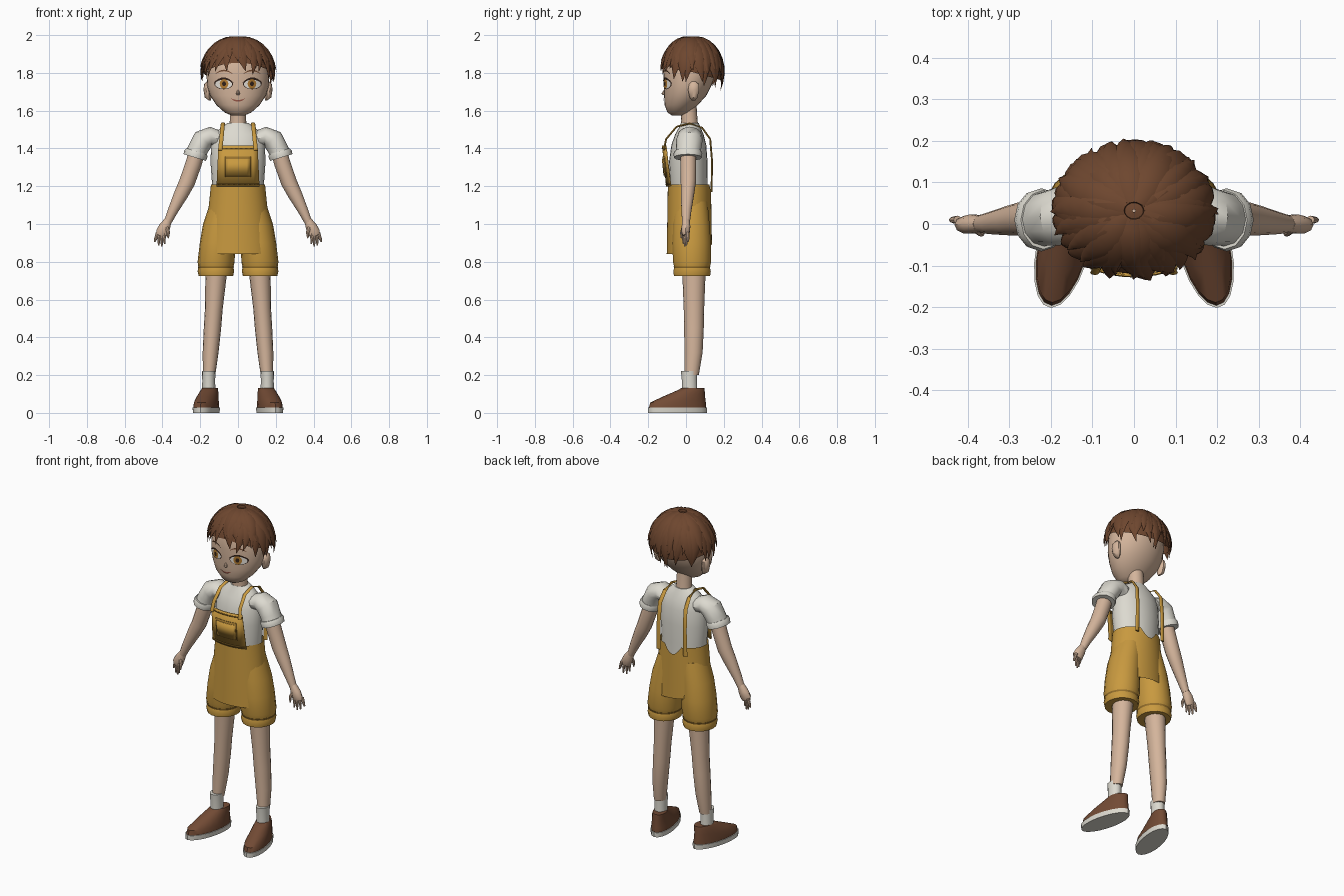
import bpy, bmesh, math, random
from mathutils import Vector

if "Cube" in bpy.data.objects:
    bpy.data.objects.remove(bpy.data.objects["Cube"])

random.seed(4)


def material(name, r, g, b):
    m = bpy.data.materials.new(name)
    m.diffuse_color = (r, g, b, 1)
    m.use_nodes = True
    m.node_tree.nodes["Principled BSDF"].inputs["Base Color"].default_value = m.diffuse_color
    return m


SKIN = material("skin", .66, .46, .33)
HAIR = material("brown hair", .155, .062, .028)
GOLD = material("mustard cloth", .58, .32, .05)
TRIM = material("dark mustard", .30, .16, .025)
CLOTH = material("off white cloth", .72, .70, .63)
LEATHER = material("brown leather", .17, .07, .035)
DARK = material("dark line", .03, .015, .01)
WHITE = material("eye white", .80, .76, .70)
AMBER = material("amber iris", .45, .20, .03)
LIP = material("lip", .30, .09, .06)


def make(name, verts, faces, mat, mirror=False):
    me = bpy.data.meshes.new(name)
    me.from_pydata([tuple(v) for v in verts], [], faces)
    bm = bmesh.new()
    bm.from_mesh(me)
    bmesh.ops.recalc_face_normals(bm, faces=bm.faces)
    bm.to_mesh(me)
    bm.free()
    me.materials.append(mat)
    ob = bpy.data.objects.new(name, me)
    bpy.context.collection.objects.link(ob)
    if mirror:
        ob.modifiers.new("mirror", 'MIRROR').use_mirror_merge = False
    return ob


def grid_faces(rows, n, closed=True):
    return [(i * n + j, i * n + (j + 1) % n, (i + 1) * n + (j + 1) % n, (i + 1) * n + j)
            for i in range(rows - 1) for j in range(n if closed else n - 1)]


def loft(name, rings, mat, n=16, axis=None, ref=(0, 1, 0), mirror=False, caps=True):
    """Elliptic rings (x, y, z, rx, ry) skinned along a path or a fixed axis."""
    c = [Vector(r[:3]) for r in rings]
    verts = []
    for i, r in enumerate(rings):
        t = Vector(axis) if axis else (c[min(i + 1, len(c) - 1)] - c[max(i - 1, 0)]).normalized()
        u = Vector(ref).cross(t).normalized()
        v = t.cross(u)
        for j in range(n):
            a = 2 * math.pi * j / n
            verts.append(c[i] + u * r[3] * math.cos(a) + v * r[4] * math.sin(a))
    faces = grid_faces(len(rings), n)
    if caps:
        faces += [tuple(range(n)), tuple(range(len(verts) - n, len(verts)))]
    return make(name, verts, faces, mat, mirror)


UP = (0, 0, 1)

# Head, neck and ears: (z, centre y, half width, half depth)
HEAD = [(1.575, -.045, .035, .03), (1.59, -.04, .07, .058), (1.63, -.025, .115, .088),
        (1.68, -.004, .148, .112), (1.73, .008, .163, .126), (1.79, .018, .167, .137),
        (1.86, .02, .158, .135), (1.92, .02, .125, .11), (1.96, .02, .06, .06)]
loft("head", [(0, y, z, a, b) for z, y, a, b in HEAD], SKIN, 28, UP)
loft("neck", [(0, .02, 1.48, .055, .05), (0, .018, 1.55, .043, .043), (0, .01, 1.64, .045, .045)],
     SKIN, 16, UP)
loft("ear", [(.15, .04, 1.655, .006, .01), (.158, .04, 1.67, .018, .022), (.162, .04, 1.71, .021, .031),
             (.162, .042, 1.74, .017, .027), (.16, .042, 1.755, .005, .01)], SKIN, 10, UP, mirror=True)
loft("nose", [(0, -.108, 1.715, .005, .006), (0, -.118, 1.69, .010, .012), (0, -.115, 1.682, .006, .006)],
     SKIN, 8, UP)


def on_face(x, z, off):
    """Point on the front of the head, lifted by off."""
    for lo, hi in zip(HEAD, HEAD[1:]):
        if lo[0] <= z <= hi[0]:
            f = (z - lo[0]) / (hi[0] - lo[0])
            y, a, b = (lo[k] + f * (hi[k] - lo[k]) for k in (1, 2, 3))
            return Vector((x, y - b * math.sqrt(max(0, 1 - (x / a) ** 2)) - off, z))


def face_disc(name, cx, cz, rx, rz, mat, off):
    n = 16
    verts = [on_face(cx + rx * f * math.cos(2 * math.pi * j / n),
                     cz + rz * f * math.sin(2 * math.pi * j / n), off)
             for f in (.03, .5, 1) for j in range(n)]
    make(name, verts, grid_faces(3, n) + [tuple(range(n))], mat, True)


def face_arc(name, x0, x1, z0, rise, width, mat, mirror=True):
    n = 9
    verts = []
    for w in (-.5, .5):
        for j in range(n):
            f = j / (n - 1)
            s = 4 * f * (1 - f)
            verts.append(on_face(x0 + f * (x1 - x0), z0 + rise * s + w * width * (.3 + .7 * s), .006))
    make(name, verts, grid_faces(2, n, False), mat, mirror)


# Eyes, brows and mouth as thin plates
face_disc("eye_outline", .076, 1.742, .050, .029, DARK, .003)
face_disc("eye_white", .076, 1.740, .045, .024, WHITE, .0045)
face_disc("iris", .074, 1.742, .023, .025, AMBER, .006)
face_disc("pupil", .074, 1.742, .010, .013, DARK, .0075)
face_arc("upper_lash", .025, .128, 1.748, .024, .008, DARK)
face_arc("brow", .03, .118, 1.795, .018, .008, HAIR)
face_arc("mouth", -.036, .036, 1.664, -.012, .009, LIP, False)


# Hair: cap and radiating pointed locks over one ellipsoid
def tip_height(a):
    s = math.sin(a)                       # -1 is the front, +1 the back
    return 1.77 + (.05 * s * s if s < 0 else -.045 * s)


def scalp(a, phi, k):
    return Vector((.190 * k * math.sin(phi) * math.cos(a),
                   .032 + .163 * k * math.sin(phi) * math.sin(a),
                   1.80 + .187 * k * math.cos(phi)))


def end_angle(z):
    return math.acos(max(-1, min(1, (z - 1.80) / .187)))


N = 40
make("hair_cap", [scalp(2 * math.pi * j / N, max(.02, f / 8 * end_angle(
    tip_height(2 * math.pi * j / N) + .035)), .97) for f in range(9) for j in range(N)],
    grid_faces(9, N), HAIR)


def lock(a, start, z_end, width, k, sweep):
    rows, n = 8, 6
    verts = []
    end = end_angle(z_end)
    for i in range(rows):
        f = i / (rows - 1)
        phi = start + f * (end - start)
        az = a + sweep * f * f
        c = scalp(az, phi, k + .07 * f ** 3)
        out = Vector((c.x, c.y - .03, c.z - 1.80)).normalized()
        t = (scalp(az, phi + .05, k) - scalp(az, phi - .05, k)).normalized()
        side = out.cross(t)
        w = width * max(.03, math.sin(math.pi * (.14 + .86 * f) ** .8))
        for j in range(n):
            q = 2 * math.pi * j / n
            verts.append(c + side * w * math.cos(q) + out * w * .38 * math.sin(q))
    make("hair_lock", verts, grid_faces(rows, n) + [tuple(range(n)), tuple(range(rows * n - n, rows * n))], HAIR)


for layer, (count, start, lift, width, k) in enumerate([(26, .45, -.005, .037, .98), (20, .12, .055, .036, 1.0)]):
    for i in range(count):
        a = 2 * math.pi * (i + .5 * layer) / count + random.uniform(-.06, .06)
        lock(a, start, tip_height(a) + lift + random.uniform(-.015, .02),
             width * random.uniform(.85, 1.15), k, random.uniform(-.25, .25))

# Shirt with puffed sleeves
loft("shirt", [(0, .015, 1.12, .135, .10), (0, .015, 1.22, .138, .098), (0, .012, 1.33, .146, .102),
               (0, .015, 1.42, .142, .092), (0, .018, 1.475, .128, .075), (0, .02, 1.515, .085, .055),
               (0, .02, 1.535, .055, .047)], CLOTH, 24, UP)
loft("sleeve", [(.105, .02, 1.45, .045, .06), (.145, .02, 1.465, .05, .066), (.185, .018, 1.445, .058, .070),
                (.21, .014, 1.40, .054, .066), (.226, .01, 1.36, .056, .066)], CLOTH, 12, mirror=True)
loft("sleeve_cuff", [(.218, .01, 1.385, .057, .068), (.223, .01, 1.372, .064, .073),
                     (.229, .01, 1.352, .062, .071), (.229, .01, 1.352, .045, .05)],
     CLOTH, 12, axis=(.3, 0, -1), mirror=True)

# Arms, hands and fingers
loft("arm", [(.205, .012, 1.42, .042, .042), (.235, .012, 1.32, .043, .043), (.27, .012, 1.22, .042, .041),
             (.30, .008, 1.16, .038, .036), (.345, .002, 1.07, .027, .027), (.372, 0, 1.01, .020, .021)],
     SKIN, 14, mirror=True)
loft("palm", [(.370, 0, 1.02, .020, .020), (.388, 0, .985, .030, .024), (.402, -.002, .955, .033, .022),
              (.408, -.002, .937, .026, .015)], SKIN, 10, mirror=True)
for x0, x1, z1, y in [(.425, .442, .905, .010), (.412, .420, .885, .002),
                      (.400, .403, .880, -.006), (.388, .388, .895, -.013)]:
    loft("finger", [(x0, y, .955, .010, .010), ((x0 + x1) / 2 + .003, y, .92, .008, .008),
                    (x1, y, z1, .004, .004)], SKIN, 8, mirror=True)
loft("thumb", [(.380, -.012, .985, .011, .011), (.368, -.022, .955, .009, .009),
               (.370, -.026, .925, .004, .004)], SKIN, 8, mirror=True)


# Overall body: one flared panel with uneven hem and notched back waist
def hem(d):
    if 140 < d < 228:
        return 1.05
    if d < 50:
        return .86 + .16 * abs(math.sin(math.radians(d * 3.6)))
    if d < 140:
        return .88 + .03 * (d - 50) / 90
    return .84


n, rows = 48, 7
verts = []
for i in range(rows):
    f = i / (rows - 1)
    for j in range(n):
        d = 360 * j / n
        a = math.radians(d)
        top = 1.21 - (.05 * max(0, math.cos(math.radians((d - 90) * 4))) if 45 < d < 135 else 0)
        z = top + f * (hem(d) - top)
        g = (1.21 - z) / .37
        verts.append((math.cos(a) * (.143 + .038 * g), .018 + math.sin(a) * (.114 + .006 * g), z))
make("overall_body", verts, grid_faces(rows, n), GOLD)

# Shorts legs with gathered cuffs
loft("shorts_leg", [(.07, .025, 1.12, .075, .09), (.095, .028, 1.0, .09, .098), (.108, .03, .90, .094, .103),
                    (.116, .032, .80, .098, .103), (.117, .032, .77, .092, .095)], GOLD, 18, UP, mirror=True)
loft("shorts_cuff_seam", [(.117, .032, .776, .096, .099), (.117, .032, .764, .093, .096)],
     TRIM, 18, UP, mirror=True)
loft("shorts_cuff", [(.117, .032, .768, .093, .096), (.117, .032, .75, .097, .101), (.117, .032, .725, .091, .097),
                     (.117, .032, .725, .05, .06), (.117, .032, .78, .05, .06)], GOLD, 18, UP, mirror=True)


# Bib, pocket and shoulder straps
def bib_plate(name, w0, w1, z0, z1, off, mat):
    m = 9
    verts = [((2 * j / (m - 1) - 1) * w,
              -.104 - .02 * (z - 1.21) / .2 - off + 1.8 * ((2 * j / (m - 1) - 1) * w) ** 2, z)
             for z, w in ((z0, w0), (z1, w1)) for j in range(m)]
    ob = make(name, verts, grid_faces(2, m, False), mat)
    s = ob.modifiers.new("thickness", 'SOLIDIFY')
    s.thickness = .005
    s.offset = 0


bib_plate("bib", .113, .103, 1.20, 1.415, 0, GOLD)
bib_plate("bib_waist_seam", .113, .113, 1.208, 1.214, .003, TRIM)
bib_plate("bib_top_seam", .104, .104, 1.396, 1.402, .003, TRIM)
bib_plate("pocket_edge", .068, .068, 1.25, 1.358, .004, TRIM)
bib_plate("pocket", .062, .062, 1.256, 1.345, .008, GOLD)
loft("strap", [(.095, -.118, 1.39, .011, .005), (.088, -.105, 1.45, .011, .005), (.082, -.05, 1.515, .011, .005),
               (.08, .02, 1.533, .011, .005), (.082, .085, 1.51, .012, .005), (.086, .128, 1.45, .013, .005),
               (.088, .138, 1.33, .013, .005), (.09, .135, 1.17, .014, .005)],
     GOLD, 8, ref=(.01, .6, 1) and (0, .95, -.3), mirror=True)

# Legs, socks and shoes
loft("leg", [(.105, .04, .86, .062, .066), (.118, .042, .70, .055, .060), (.128, .042, .55, .047, .054),
             (.135, .042, .45, .046, .052), (.145, .04, .32, .042, .048), (.153, .03, .20, .033, .038)],
     SKIN, 16, UP, mirror=True)
loft("sock", [(.155, .02, .10, .036, .042), (.155, .018, .17, .034, .041), (.155, .016, .222, .036, .044),
              (.155, .016, .222, .028, .034)], CLOTH, 14, UP, mirror=True)
shoe = loft("shoe", [(.159, -.045, .025, .062, .152), (.159, -.042, .055, .060, .147), (.159, -.012, .085, .053, .113),
                     (.157, .025, .118, .045, .074), (.155, .037, .132, .040, .060)], LEATHER, 20, UP, mirror=True)
sole = loft("sole", [(.159, -.045, 0, .064, .156), (.159, -.045, .028, .066, .157)], CLOTH, 20, UP, mirror=True)
for ob in (shoe, sole):                   # toes turn outward and taper
    for v in ob.data.vertices:
        v.co.x += -.20 * v.co.y

# Smooth shading with sharp creases
for ob in bpy.context.collection.objects:
    ob.select_set(True)
    bpy.context.view_layer.objects.active = ob
bpy.ops.object.shade_smooth_by_angle(angle=math.radians(40))
